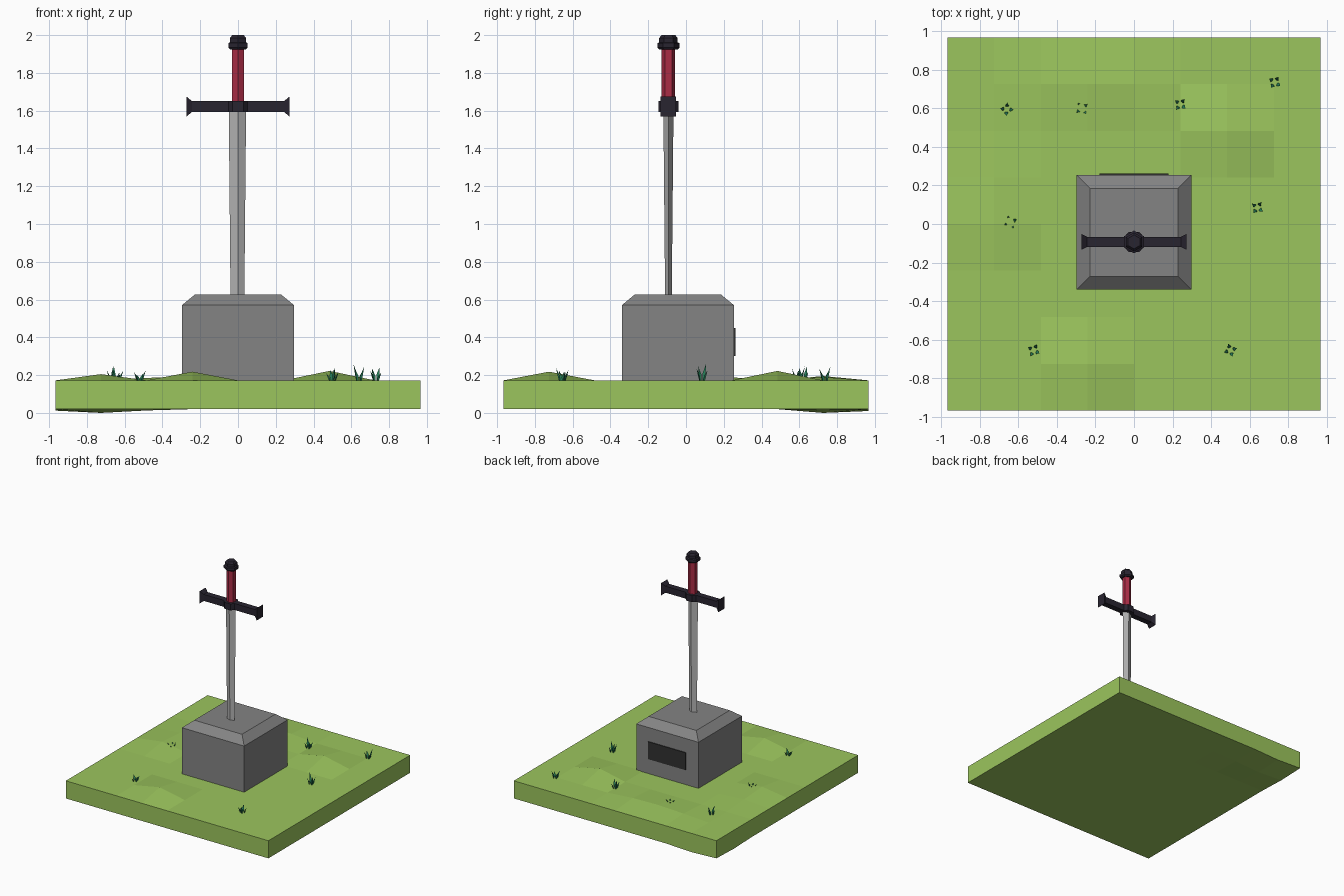
import bpy, bmesh, math, random
from mathutils import Vector, Matrix

if "Cube" in bpy.data.objects:
    bpy.data.objects.remove(bpy.data.objects["Cube"])

random.seed(4)


def material(name, r, g, b):
    m = bpy.data.materials.new(name)
    m.diffuse_color = (r, g, b, 1)
    m.use_nodes = True
    m.node_tree.nodes["Principled BSDF"].inputs["Base Color"].default_value = m.diffuse_color
    return m


GRASS = material("turf_green", 0.33, 0.56, 0.11)
BLADE = material("tuft_green", 0.02, 0.22, 0.10)
STONE = material("stone_grey", 0.23, 0.23, 0.23)
DARK = material("plate_dark", 0.03, 0.03, 0.03)
STEEL = material("steel", 0.45, 0.45, 0.45)
IRON = material("dark_iron", 0.022, 0.018, 0.03)
RED = material("grip_red", 0.40, 0.025, 0.06)


def finish(bm, name, mat):
    bmesh.ops.recalc_face_normals(bm, faces=bm.faces)
    me = bpy.data.meshes.new(name)
    bm.to_mesh(me)
    bm.free()
    me.materials.append(mat)
    ob = bpy.data.objects.new(name, me)
    bpy.context.collection.objects.link(ob)
    return ob


def loft(name, rings, mat):
    """Skin a list of equal-length point rings and cap both ends."""
    bm = bmesh.new()
    vs = [[bm.verts.new(p) for p in ring] for ring in rings]
    n = len(vs[0])
    for a, b in zip(vs, vs[1:]):
        for i in range(n):
            j = (i + 1) % n
            bm.faces.new((a[i], a[j], b[j], b[i]))
    bm.faces.new(vs[0])
    bm.faces.new(vs[-1])
    return finish(bm, name, mat)


def rect(cx, cy, hx, hy, z):
    return [(cx - hx, cy - hy, z), (cx + hx, cy - hy, z),
            (cx + hx, cy + hy, z), (cx - hx, cy + hy, z)]


def hexagon(cy, r, z):
    return [(r * math.sin(i * math.pi / 3), cy + r * math.cos(i * math.pi / 3), z)
            for i in range(6)]


# turf slab: 8x8 grid with a few low bumps, extruded down
H, TOP, LOW = 0.967, 0.172, 0.02
STEP = H / 4
bumps = {(-1, -3): 0.218, (2, 2): 0.222, (-3, 0): 0.205, (-3, 1): 0.188,
         (-1, 3): 0.195, (0, 3): 0.19, (-2, 3): 0.185}
dips = {(-3, 3): 0.0, (-2, 3): 0.013, (-3, 4): 0.01, (-4, 3): 0.012}
bm = bmesh.new()
bmesh.ops.create_grid(bm, x_segments=8, y_segments=8, size=H)
ext = bmesh.ops.extrude_face_region(bm, geom=bm.faces[:], use_keep_orig=True)
lower = {v for v in ext["geom"] if isinstance(v, bmesh.types.BMVert)}
for v in bm.verts:
    key = (round(v.co.x / STEP), round(v.co.y / STEP))
    v.co.z = dips.get(key, LOW) if v in lower else bumps.get(key, TOP)
finish(bm, "turf_slab", GRASS)

# stone block with chamfered top
SY = -0.043
loft("stone_block", [rect(0, SY, 0.297, 0.297, 0.1), rect(0, SY, 0.297, 0.297, 0.57),
                     rect(0, SY, 0.228, 0.228, 0.627)], STONE)

# plate on the back of the stone
loft("back_plate", [rect(0, 0.255, 0.18, 0.006, z) for z in (0.3, 0.45)], DARK)

# blade: diamond section, narrowing toward the stone
BY = -0.093


def diamond(hx, hy, z):
    return [(-hx - 0.003, BY, z), (0, BY - hy, z), (hx - 0.003, BY, z), (0, BY + hy, z)]


loft("sword_blade", [diamond(0.036, 0.017, 0.55), diamond(0.046, 0.027, 1.62)], STEEL)

# crossguard: rectangular sections along x, swelling in the middle, flared ends
half = [(0.273, 0.041, 0.053), (0.243, 0.026, 0.028), (0.05, 0.026, 0.028),
        (0.028, 0.052, 0.028)]
sections = [(-x, y, z) for x, y, z in half] + half[::-1]
GZ = 1.622
loft("crossguard", [[(x, BY - y, GZ - z), (x, BY + y, GZ - z),
                     (x, BY + y, GZ + z), (x, BY - y, GZ + z)]
                    for x, y, z in sections], IRON)

# six-sided grip and pommel
loft("sword_grip", [hexagon(BY, 0.036, z) for z in (1.63, 1.94)], RED)
loft("pommel", [hexagon(BY, r, z) for r, z in
                [(0.05, 1.925), (0.059, 1.935), (0.059, 1.957), (0.049, 1.962),
                 (0.049, 1.985), (0.036, 2.0)]], IRON)

# grass tufts: a few leaning pointed leaves each
tufts = [(-0.66, 0.595, 0.075), (-0.27, 0.6, 0.03), (0.24, 0.62, 0.075),
         (0.73, 0.735, 0.07), (-0.64, 0.01, 0.05), (0.64, 0.085, 0.085),
         (-0.52, -0.655, 0.05), (0.5, -0.655, 0.065)]
bm = bmesh.new()
for x, y, h in tufts:
    turn = random.uniform(0, 6.28)
    for k in range(4):
        a = turn + k * math.pi / 2
        out, side = Vector((math.cos(a), math.sin(a), 0)), Vector((-math.sin(a), math.cos(a), 0))
        base = Vector((x, y, 0.165)) + out * 0.013
        tall = h * (1, 0.7, 0.85, 0.6)[k]
        mid = base + out * 0.006 + Vector((0, 0, 0.45 * tall + 0.005))
        tip = bm.verts.new(base + out * 0.022 + Vector((0, 0, tall + 0.008)))
        low = [bm.verts.new(base + d) for d in (side * 0.005, out * 0.004, -side * 0.005)]
        up = [bm.verts.new(mid + d) for d in (side * 0.010, out * 0.007, -side * 0.010)]
        for i in range(3):
            j = (i + 1) % 3
            bm.faces.new((low[i], low[j], up[j], up[i]))
            bm.faces.new((up[i], up[j], tip))
        bm.faces.new(low)
finish(bm, "grass_tufts", BLADE)
